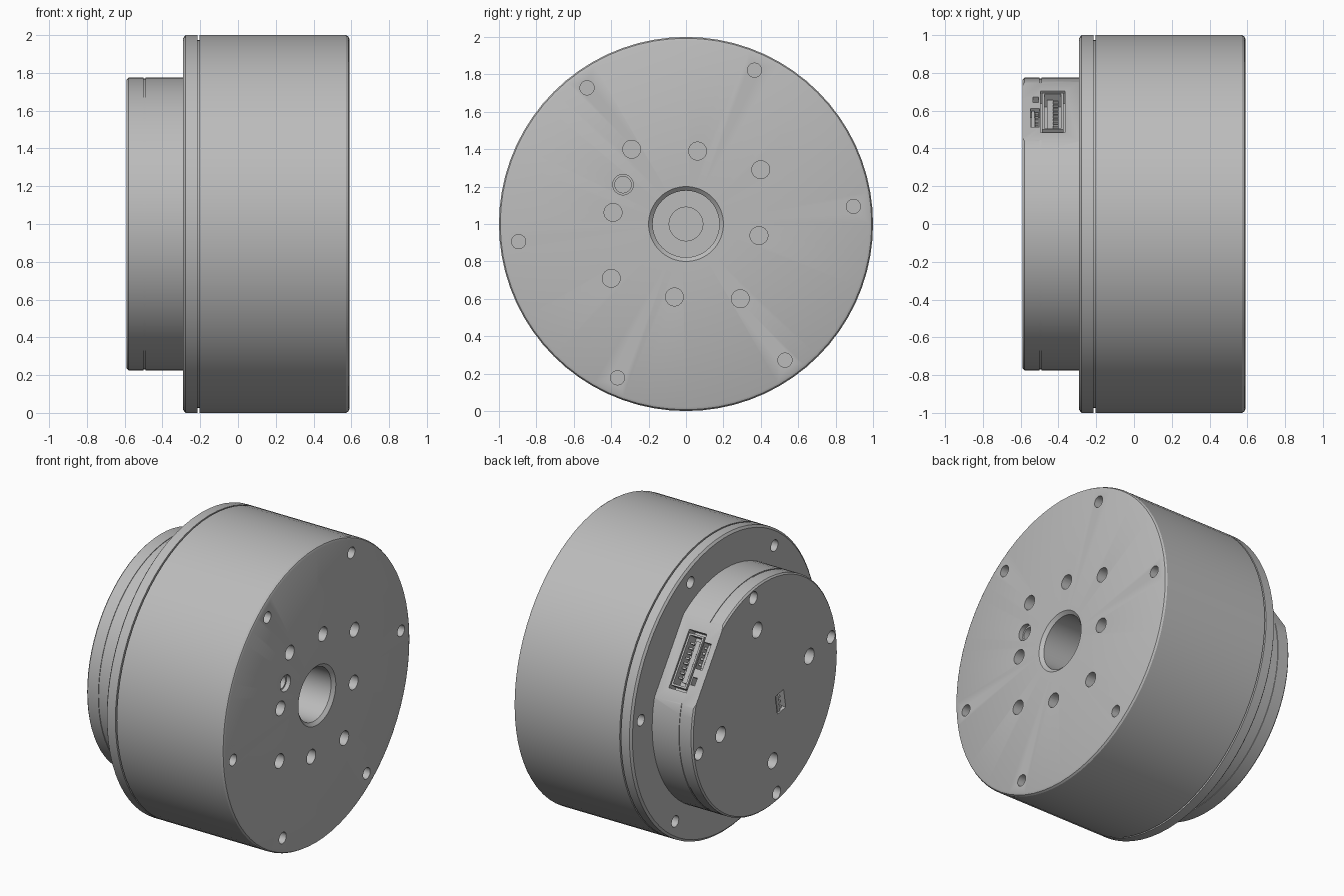
import bpy, bmesh
from math import radians, sin, cos, pi
from mathutils import Matrix, Vector

cube = bpy.data.objects.get("Cube")
if cube:
    bpy.data.objects.remove(cube, do_unlink=True)


def material(name, rgb):
    m = bpy.data.materials.new(name)
    m.use_nodes = True
    m.diffuse_color = (*rgb, 1)
    m.node_tree.nodes["Principled BSDF"].inputs["Base Color"].default_value = (*rgb, 1)
    return m


GREY = material("machined grey", (0.5, 0.5, 0.5))
CENTRE = Vector((0, 0, 1))


def make(name, bm):
    bmesh.ops.recalc_face_normals(bm, faces=bm.faces)
    me = bpy.data.meshes.new(name)
    bm.to_mesh(me)
    bm.free()
    me.materials.append(GREY)
    ob = bpy.data.objects.new(name, me)
    bpy.context.collection.objects.link(ob)
    return ob


def lathe(name, profile, segments=72):
    """Revolve (x, radius) points around the horizontal axle."""
    bm = bmesh.new()
    verts = [bm.verts.new((x, 0, 1 + r)) for x, r in profile]
    edges = [bm.edges.new(pair) for pair in zip(verts, verts[1:])]
    bmesh.ops.spin(bm, geom=verts + edges, cent=CENTRE, axis=(1, 0, 0),
                   angle=2 * pi, steps=segments, use_merge=True)
    bmesh.ops.remove_doubles(bm, verts=bm.verts, dist=1e-5)
    return make(name, bm)


def polar(x, r, deg):
    return Vector((x, r * cos(radians(deg)), 1 + r * sin(radians(deg))))


def add_hole(bm, x, r, deg, radius, depth):
    """Round drill, reaching the given depth to both sides of x."""
    bmesh.ops.create_cone(bm, cap_ends=True, segments=24, radius1=radius,
                          radius2=radius, depth=2 * depth,
                          matrix=Matrix.Translation(polar(x, r, deg)) @ Matrix.Rotation(pi / 2, 4, 'Y'))


def add_box(bm, frame, centre, size):
    bmesh.ops.create_cube(bm, size=1, matrix=frame @ Matrix.Translation(centre)
                          @ Matrix.Diagonal((*size, 1)))


def cut(ob, bm):
    cutter = make("cutter", bm)
    cutter.hide_render = True
    mod = ob.modifiers.new("cut", 'BOOLEAN')
    mod.operation = 'DIFFERENCE'
    mod.solver = 'EXACT'
    mod.object = cutter
    bpy.context.view_layer.objects.active = ob
    bpy.ops.object.modifier_apply(modifier=mod.name)
    bpy.data.objects.remove(cutter, do_unlink=True)


# Rotor drum with a stepped, chamfered bore
rotor = lathe("rotor_drum", [(-.205, 0), (-.205, 1), (.572, 1), (.584, .993), (.59, .98),
                             (.59, .2), (.57, .178), (.1, .178), (.1, .09), (-.1, .09), (-.1, 0)])
bm = bmesh.new()
for k in range(6):
    add_hole(bm, .59, .9, 6 + 60 * k, .038, .12)
for k in range(4):
    add_hole(bm, .59, .494, 36 + 90 * k, .048, .15)
    add_hole(bm, .59, .395, 81 + 90 * k, .048, .15)
add_hole(bm, .59, .397, 148, .055, .03)
cut(rotor, bm)
bm = bmesh.new()
add_hole(bm, .56, .397, 148, .044, .15)
cut(rotor, bm)

# Stator flange, with a thin running gap to the drum
flange = lathe("stator_flange", [(-.29, 0), (-.29, .985), (-.278, 1), (-.215, 1),
                                 (-.215, .975), (-.2, .975), (-.2, 0)])
bm = bmesh.new()
for k in range(6):
    add_hole(bm, -.29, .9, 6 + 60 * k, .038, .07)
cut(flange, bm)

# Rear electronics housing with a seam groove
housing = lathe("rear_housing", [(-.25, 0), (-.25, .775), (-.49, .775), (-.49, .771), (-.5, .771),
                                 (-.5, .775), (-.58, .775), (-.59, .765), (-.59, 0)])

# Flat on the housing: local x = axle, y = along the flat, z = outwards
TILT = radians(35)
flat = Matrix.Translation(polar(0, .726, 35)) @ Matrix((
    (1, 0, 0, 0), (0, -sin(TILT), cos(TILT), 0), (0, cos(TILT), sin(TILT), 0), (0, 0, 0, 1)))
bm = bmesh.new()
add_box(bm, flat, (-.49, 0, .25), (.4, 1, .5))
cut(housing, bm)

# Rear holes, socket pockets on the flat and on the rear face
rear = Matrix.Translation((-.59, -.165, .893)) @ Matrix.Rotation(radians(-10), 4, 'X')
bm = bmesh.new()
for k in range(4):
    add_hole(bm, -.59, .48, 80 + 90 * k, .052, .1)
    add_hole(bm, -.59, .715, 80 + 90 * k, .042, .08)
add_box(bm, flat, (-.43, 0, 0), (.13, .38, .16))
add_box(bm, flat, (-.524, .055, 0), (.05, .17, .12))
add_box(bm, flat, (-.52, -.11, 0), (.03, .05, .12))
add_box(bm, rear, (0, 0, 0), (.12, .09, .13))
cut(housing, bm)

# Main socket: shroud frame, tongue and pins
bm = bmesh.new()
for s in (-1, 1):
    add_box(bm, flat, (-.43 + s * .05, 0, -.04), (.012, .34, .085))
    add_box(bm, flat, (-.43, s * .164, -.04), (.09, .012, .085))
add_box(bm, flat, (-.445, 0, -.05), (.03, .27, .06))
for k in range(8):
    add_box(bm, flat, (-.415, -.112 + .032 * k, -.04), (.03, .012, .06))
make("main_socket", bm)

# Small side socket
bm = bmesh.new()
add_box(bm, flat, (-.535, .055, -.035), (.015, .15, .05))
for k in range(4):
    add_box(bm, flat, (-.515, .002 + .035 * k, -.035), (.02, .015, .05))
make("side_socket", bm)

# Rear socket
bm = bmesh.new()
add_box(bm, rear, (.035, .022, 0), (.06, .025, .12))
for k in (-1, 0, 1):
    add_box(bm, rear, (.035, 0, .038 * k), (.06, .022, .016))
make("rear_socket", bm)

# Smooth the turned parts, keeping machined edges sharp
bpy.ops.object.select_all(action='DESELECT')
for ob in (rotor, flange, housing):
    ob.select_set(True)
bpy.context.view_layer.objects.active = rotor
bpy.ops.object.shade_smooth_by_angle(angle=radians(30))
